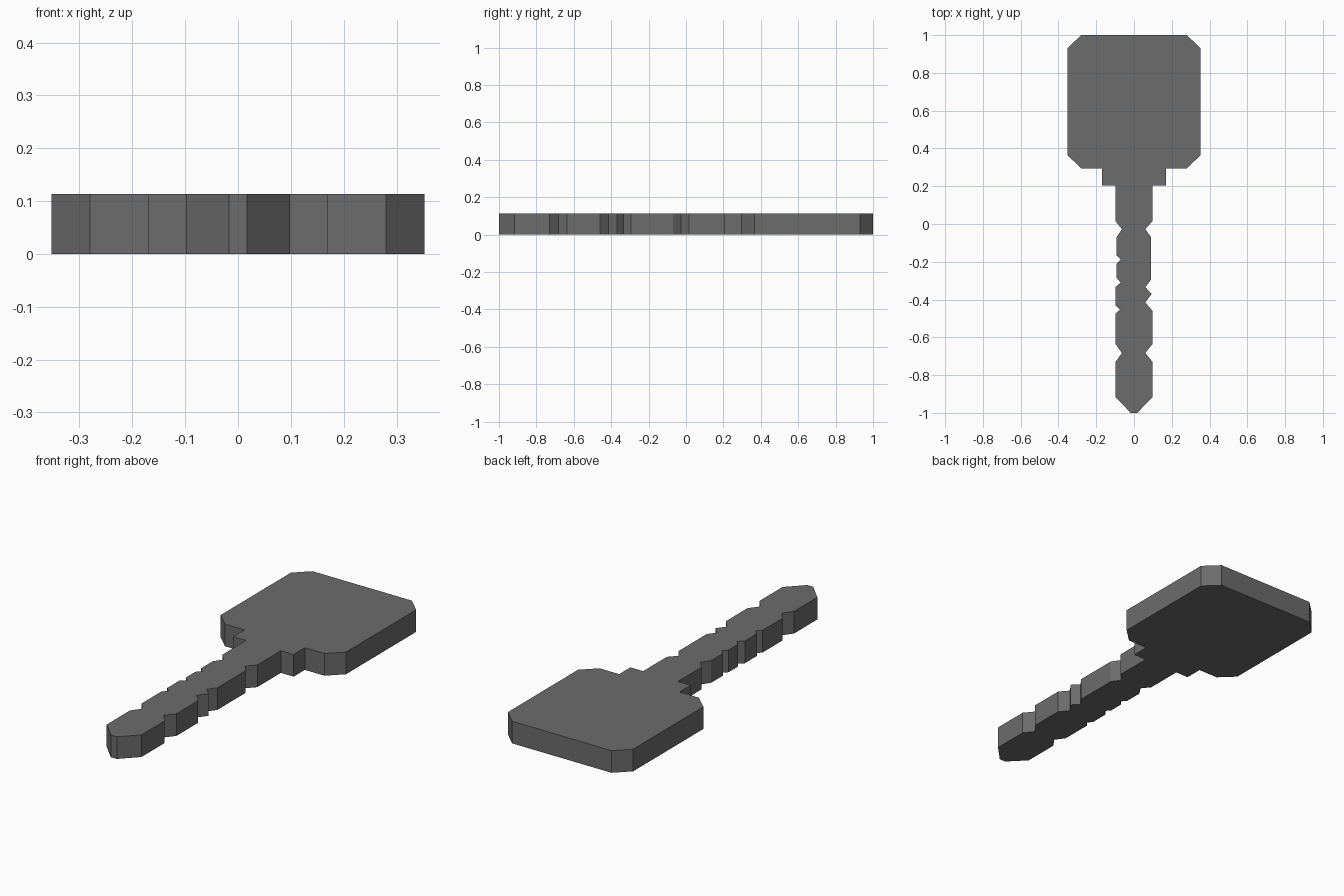
import bpy, bmesh

if "Cube" in bpy.data.objects:
    bpy.data.objects.remove(bpy.data.objects["Cube"])

THICK = 0.113   # plate thickness
W = 0.098       # blade half width

metal = bpy.data.materials.new("dark grey metal")
metal.diffuse_color = (0.15, 0.15, 0.15, 1)
metal.use_nodes = True
metal.node_tree.nodes["Principled BSDF"].inputs["Base Color"].default_value = metal.diffuse_color


def notch(y_low, y_mid, y_high, depth_x, x_low=W, x_high=W):
    """Three profile points of a V-shaped cut, from tip towards head."""
    return [(x_low, y_low), (depth_x, y_mid), (x_high, y_high)]


# Head and collar half outline, from blade root to top
head = [(W, 0.205), (0.17, 0.205), (0.17, 0.295), (0.28, 0.295),
        (0.353, 0.365), (0.353, 0.93), (0.28, 1.0)]

# Blade tip half outline
tip = [(0.017, -1.0), (W, -0.917)]

# Right edge: deep cuts with a double bite in the middle
right = (tip
         + notch(-0.73, -0.683, -0.635, 0.06)
         + notch(-0.46, -0.415, -0.37, 0.06, x_high=0.094)
         + notch(-0.37, -0.335, -0.295, 0.06, 0.094, 0.09)[1:]
         + notch(-0.07, -0.027, 0.015, 0.06, x_low=0.09)
         + head)

# Left edge: two deep cuts and three shallow ones
left = (tip
        + notch(-0.73, -0.683, -0.635, 0.064)
        + notch(-0.475, -0.453, -0.43, 0.074)
        + notch(-0.333, -0.31, -0.285, 0.07, x_high=0.093)
        + notch(-0.21, -0.188, -0.165, 0.07, 0.093, 0.093)
        + notch(-0.07, -0.027, 0.015, 0.064, x_low=0.093)
        + head)

# Key: one closed outline extruded to a flat plate
outline = right + [(-x, y) for x, y in reversed(left)]
bm = bmesh.new()
base = bm.faces.new([bm.verts.new((x, y, 0)) for x, y in outline])
top = bmesh.ops.extrude_face_region(bm, geom=[base], use_keep_orig=True)
for v in [g for g in top["geom"] if isinstance(g, bmesh.types.BMVert)]:
    v.co.z = THICK
bmesh.ops.recalc_face_normals(bm, faces=bm.faces)

mesh = bpy.data.meshes.new("key")
bm.to_mesh(mesh)
bm.free()
mesh.materials.append(metal)
key = bpy.data.objects.new("key", mesh)
bpy.context.collection.objects.link(key)
